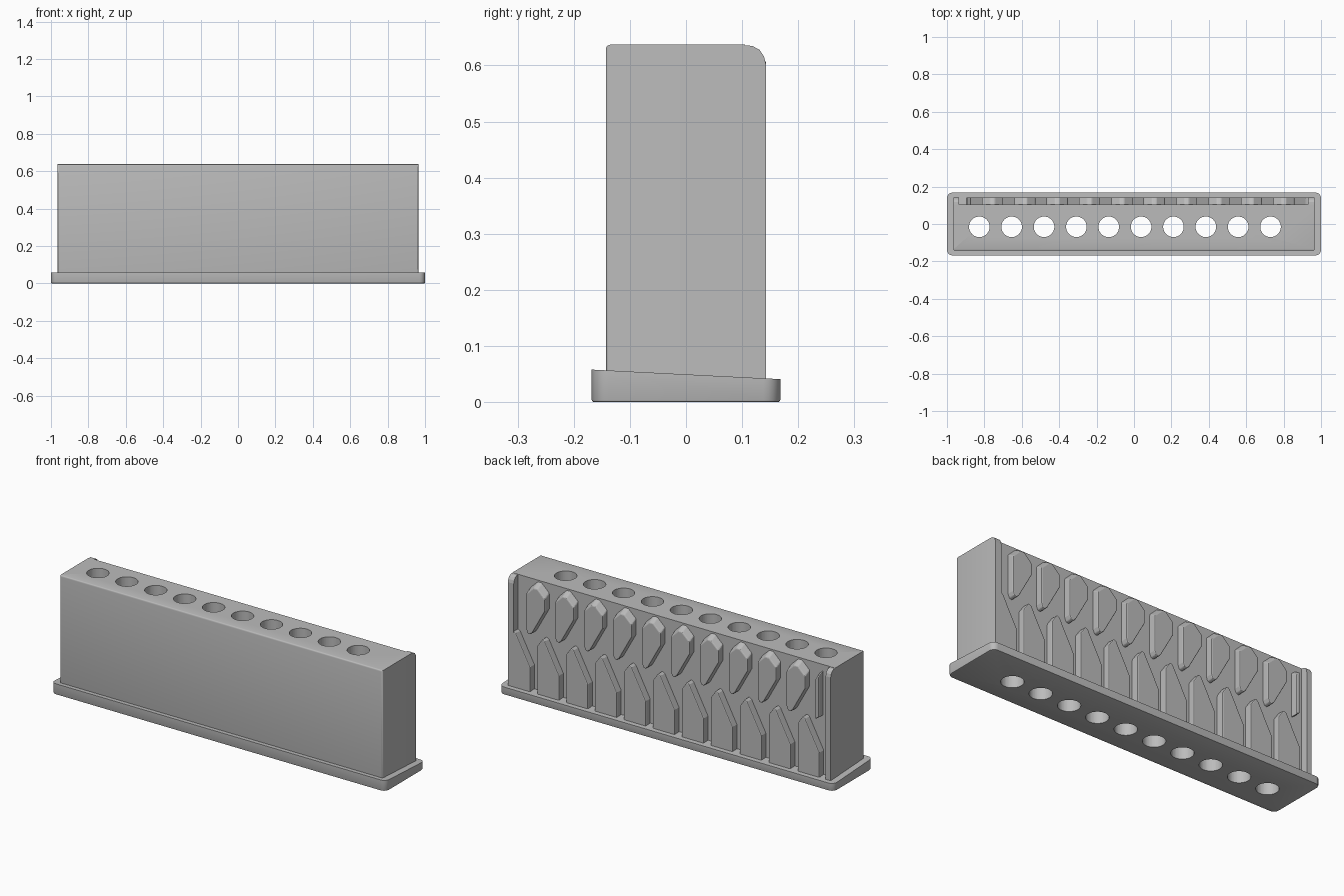
import bpy, bmesh
from mathutils import Matrix

if "Cube" in bpy.data.objects:
    bpy.data.objects.remove(bpy.data.objects["Cube"], do_unlink=True)

grey = bpy.data.materials.new("plain grey")
GREY = (0.5, 0.5, 0.5, 1)
grey.diffuse_color = GREY
grey.use_nodes = True
grey.node_tree.nodes["Principled BSDF"].inputs["Base Color"].default_value = GREY

WALL, FACE = 0.105, 0.143      # recessed back wall and outer pin face (y)
HALF, TOP = 0.965, 0.637
STEP = 0.173


def finish(bm, name):
    bmesh.ops.recalc_face_normals(bm, faces=bm.faces)
    mesh = bpy.data.meshes.new(name)
    bm.to_mesh(mesh)
    bm.free()
    mesh.materials.append(grey)
    ob = bpy.data.objects.new(name, mesh)
    bpy.context.collection.objects.link(ob)
    return ob


def loft(name, ring_a, ring_b):
    """Solid between two matching outlines."""
    bm = bmesh.new()
    a = [bm.verts.new(p) for p in ring_a]
    b = [bm.verts.new(p) for p in ring_b]
    bm.faces.new(a)
    bm.faces.new(b)
    for i in range(len(a)):
        j = (i + 1) % len(a)
        bm.faces.new((a[i], a[j], b[j], b[i]))
    return finish(bm, name)


def add_bevel(ob, width, segments=2):
    mod = ob.modifiers.new("soft edges", "BEVEL")
    mod.width = width
    mod.segments = segments


def box(x0, x1, y0, y1, z0, z1):
    bm = bmesh.new()
    bmesh.ops.create_cube(bm, size=1)
    for v in bm.verts:
        v.co.x = x0 if v.co.x < 0 else x1
        v.co.y = y0 if v.co.y < 0 else y1
        v.co.z = z0 if v.co.z < 0 else z1
    return bm


# Hole cutters
bm = bmesh.new()
for i in range(10):
    bmesh.ops.create_cone(bm, cap_ends=True, segments=48, radius1=0.055,
                          radius2=0.055, depth=2,
                          matrix=Matrix.Translation((-0.827 + i * STEP, -0.015, 0.3)))
cutter = finish(bm, "hole_cutter")
cutter.hide_render = True
cutter.hide_set(True)


def drill(ob):
    mod = ob.modifiers.new("holes", "BOOLEAN")
    mod.object = cutter
    mod.operation = "DIFFERENCE"
    mod.solver = "EXACT"


# Block body with slightly rounded front and top edges
bm = box(-HALF, HALF, -FACE, WALL, 0.03, TOP)
edges = [e for e in bm.edges
         if all(v.co.y < 0 for v in e.verts)
         or all(v.co.z > 0.5 for v in e.verts) and e.verts[0].co.y == e.verts[1].co.y < 0]
bmesh.ops.bevel(bm, geom=edges, offset=0.008, segments=3, profile=0.5, affect="EDGES")
body = finish(bm, "block_body")
drill(body)

# Base plate with sloping top and rounded corners
bm = box(-1, 1, -0.168, 0.168, 0, 0.058)
for v in bm.verts:
    if v.co.y > 0 and v.co.z > 0:
        v.co.z = 0.041
corners = [e for e in bm.edges if abs(e.verts[0].co.z - e.verts[1].co.z) > 0.03]
bmesh.ops.bevel(bm, geom=corners, offset=0.03, segments=5, profile=0.5, affect="EDGES")
rim = [e for e in bm.edges if all(v.co.z < 0.001 for v in e.verts)]
bmesh.ops.bevel(bm, geom=rim, offset=0.004, segments=2, profile=0.5, affect="EDGES")
base = finish(bm, "base_plate")
drill(base)


# Raised pins: outline in (x, z), outer outline leans back at the top
def pin(name, outline, x, lean):
    inner = [(x + px, WALL - 0.01, pz) for px, pz in outline]
    outer = [(x + px, FACE, pz - (lean if pz > 0.58 else 0)) for px, pz in outline]
    ob = loft(name, inner, outer)
    add_bevel(ob, 0.005)
    return ob


lower = [(0, 0.03), (0.131, 0.03), (0.131, 0.30), (0.10, 0.345), (0.085, 0.335), (0, 0.175)]
upper = [(0, 0.50), (0.075, 0.365), (0.09, 0.35), (0.105, 0.355), (0.113, 0.375),
         (0.113, 0.59), (0.068, 0.633), (0.045, 0.633), (0, 0.59)]
for i in range(11):
    pin(f"lower_pin_{i + 1}", lower, 0.833 - i * STEP, 0)
for i in range(10):
    pin(f"upper_pin_{i + 1}", upper, 0.744 - i * STEP, 0.025)

# Narrow end pin of the upper row
sliver = [(0, 0.365), (0.022, 0.35), (0.022, 0.59), (0, 0.61)]
pin("upper_end_pin", sliver, -0.894, 0.025)

# Full-height end rails with rounded top
rail = [(WALL - 0.01, 0.03), (FACE, 0.03), (FACE, 0.60), (0.139, 0.616),
        (0.131, 0.628), (0.118, 0.635), (WALL - 0.01, TOP - 0.001)]
for name, x0, x1 in (("left_rail", HALF - 0.035, HALF), ("right_rail", -HALF, -HALF + 0.03)):
    loft(name, [(x0, y, z) for y, z in rail], [(x1, y, z) for y, z in rail])

# Smooth the round parts, keep hard edges
for ob in (body, base):
    bpy.ops.object.select_all(action="DESELECT")
    ob.select_set(True)
    bpy.context.view_layer.objects.active = ob
    bpy.ops.object.shade_smooth_by_angle(angle=0.6)
